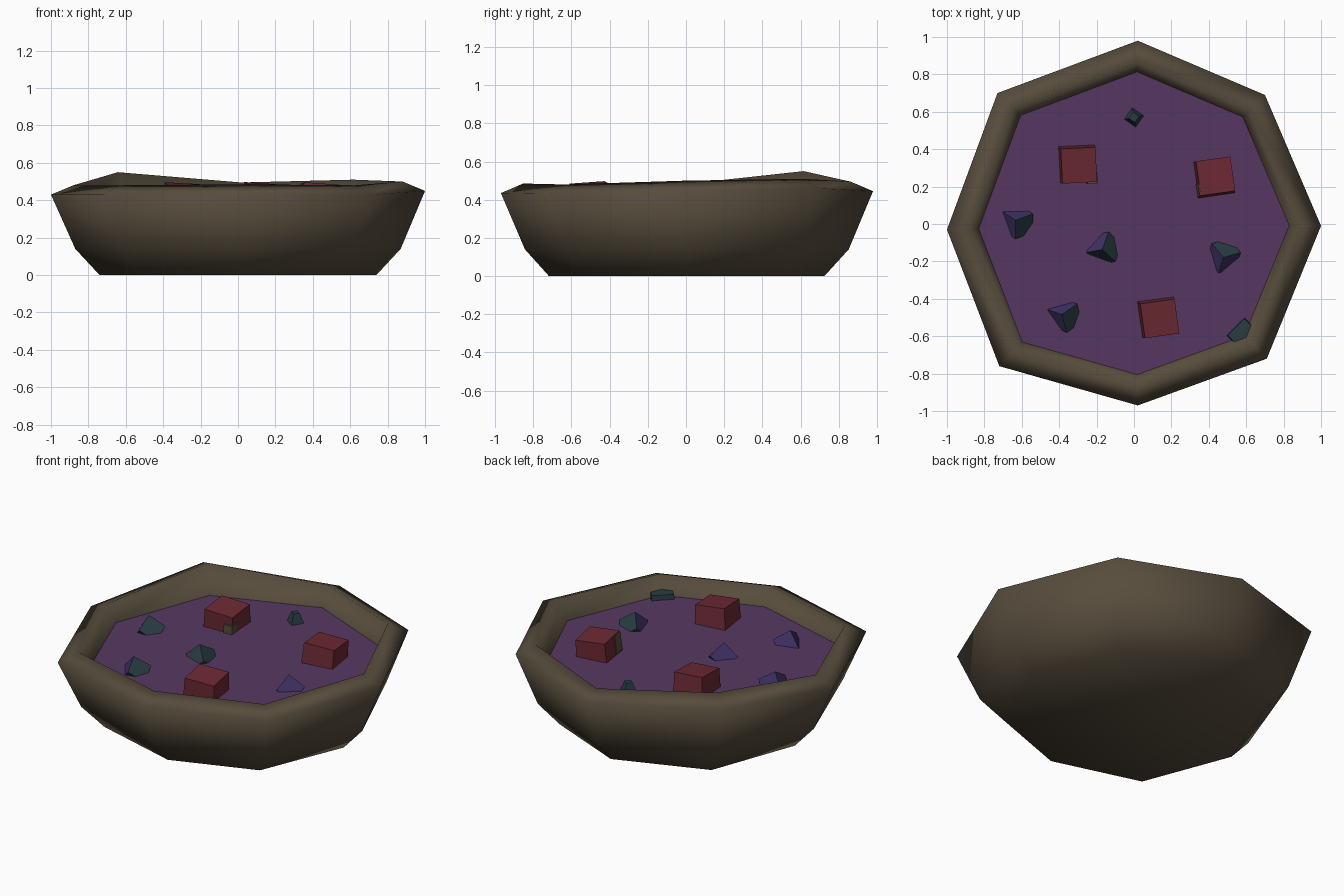
import bpy, bmesh, math
from mathutils import Euler, Vector

if "Cube" in bpy.data.objects:
    bpy.data.objects.remove(bpy.data.objects["Cube"])


def mat(name, rgb):
    m = bpy.data.materials.new(name)
    m.diffuse_color = (*rgb, 1)
    m.use_nodes = True
    m.node_tree.nodes["Principled BSDF"].inputs["Base Color"].default_value = m.diffuse_color
    return m


WOOD = mat("brown_wood", (0.095, 0.073, 0.046))
SOUP = mat("purple_soup", (0.092, 0.039, 0.122))
RED = mat("dark_red", (0.150, 0.022, 0.034))
INDIGO = mat("indigo", (0.045, 0.030, 0.125))
TEAL = mat("dark_teal", (0.022, 0.046, 0.055))
OLIVE = mat("olive", (0.095, 0.078, 0.042))


def finish(name, bm, mats, smooth=False):
    bmesh.ops.recalc_face_normals(bm, faces=bm.faces)
    for f in bm.faces:
        f.smooth = smooth
    me = bpy.data.meshes.new(name)
    bm.to_mesh(me)
    bm.free()
    for m in mats:
        me.materials.append(m)
    ob = bpy.data.objects.new(name, me)
    bpy.context.collection.objects.link(ob)
    return ob


# uneven octagon: outer x, outer y, rim height
RIM = [(1.0, -0.01, 0.50), (0.70, 0.69, 0.51), (0.02, 0.98, 0.495), (-0.73, 0.70, 0.55),
       (-1.0, -0.03, 0.48), (-0.72, -0.76, 0.48), (0.02, -0.97, 0.485), (0.71, -0.72, 0.48)]
SOUP_Z = 0.37

# bowl: (scale, height, share of the rim height) from the base up and over the rim
PROFILE = [(0.74, 0, 0), (0.87, 0.14, 0), (1.0, -0.05, 1), (0.88, 0, 1), (0.83, SOUP_Z, 0), (0.78, 0.30, 0)]
bm = bmesh.new()
rings = [[bm.verts.new((x * s, y * s, z + r * k)) for x, y, r in RIM] for s, z, k in PROFILE]
for a, b in zip(rings, rings[1:]):
    for i in range(8):
        j = (i + 1) % 8
        bm.faces.new((a[i], a[j], b[j], b[i]))
bm.faces.new(rings[0])
bm.faces.new(rings[-1])
finish("bowl", bm, [WOOD], True)

# soup surface
bm = bmesh.new()
f = bm.faces.new([bm.verts.new((x * 0.832, y * 0.832, SOUP_Z)) for x, y, r in RIM])
f.normal_update()
finish("soup", bm, [SOUP])


def chunk(name, loc, size, rot, mats, taper=1.0, split=None):
    """Cube with a tapered top; faces turned toward 'split' take the second colour."""
    bm = bmesh.new()
    bmesh.ops.create_cube(bm, size=1)
    for v in bm.verts:
        k = taper if v.co.z > 0 else 1
        v.co = Vector((v.co.x * size[0] * k, v.co.y * size[1] * k, v.co.z * size[2]))
    bmesh.ops.transform(bm, matrix=Euler([math.radians(a) for a in rot]).to_matrix().to_4x4(), verts=bm.verts)
    bmesh.ops.translate(bm, vec=loc, verts=bm.verts)
    bm.normal_update()
    if split:
        for f in bm.faces:
            f.material_index = int(f.normal.dot(Vector(split)) > 0.1)
    finish(name, bm, mats)


# large red cubes
for i, (x, y, rot) in enumerate([(-0.30, 0.32, (4, 3, 3)), (0.43, 0.25, (-3, 4, 8)), (0.13, -0.50, (4, 4, 8))]):
    chunk(f"red_cube_{i}", (x, y, SOUP_Z + 0.015), (0.20, 0.20, 0.20), rot, [RED], 0.93)

# olive patches on cube corners
chunk("olive_corner_0", (0.377, 0.185, SOUP_Z + 0.06), (0.075, 0.075, 0.115), (-3, 4, 8), [OLIVE], 0.9)
chunk("olive_corner_1", (-0.225, 0.245, SOUP_Z + 0.01), (0.06, 0.06, 0.09), (4, 3, 3), [OLIVE], 0.9)

# small tilted pieces, indigo with a teal side
SMALL = [(-0.62, 0.01, (35, 30, 20), (0.7, -0.7, 0.0)), (-0.16, -0.13, (40, 30, 70), (0.7, -0.7, 0.0)),
         (0.48, -0.17, (40, 32, 130), (-0.3, 1, -0.5)), (-0.37, -0.49, (35, 30, 35), (1, 0.2, -0.2))]
for i, (x, y, rot, split) in enumerate(SMALL):
    chunk(f"small_piece_{i}", (x, y, SOUP_Z - 0.015), (0.115,) * 3, rot, [INDIGO, TEAL], 1, split)

# teal pieces near the rim
chunk("teal_piece_back", (0.0, 0.57, SOUP_Z), (0.11, 0.11, 0.12), (0, 0, 55), [TEAL], 0.35)
chunk("teal_piece_front", (0.59, -0.595, SOUP_Z), (0.14, 0.14, 0.06), (0, 0, 45), [TEAL], 0.9)
